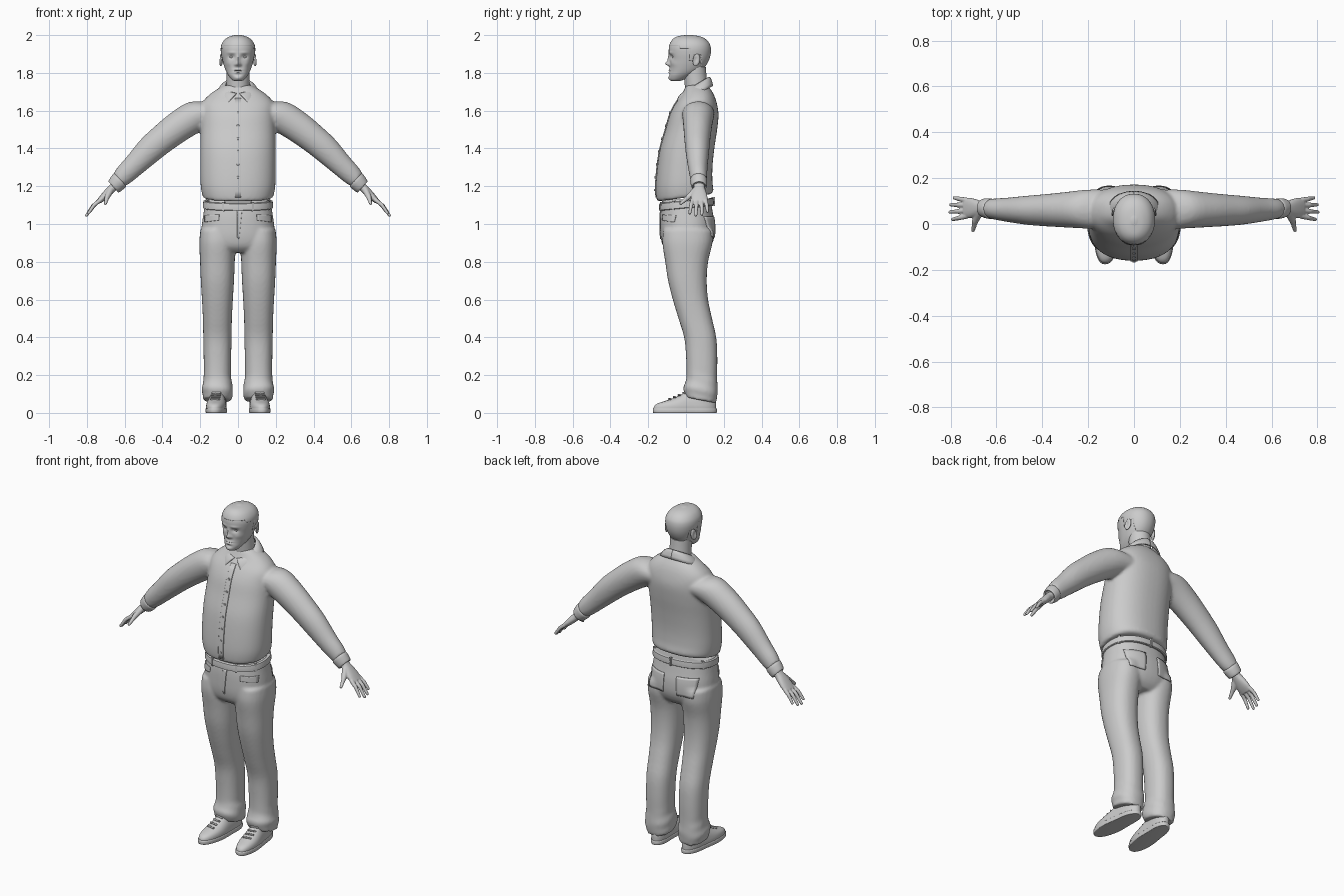
import bpy, bmesh, math
from mathutils import Vector, Matrix

cube = bpy.data.objects.get("Cube")
if cube:
    bpy.data.objects.remove(cube)

grey = bpy.data.materials.new("plain_grey")
grey.use_nodes = True
COLOR = (0.6, 0.6, 0.6, 1)
grey.diffuse_color = COLOR
grey.node_tree.nodes["Principled BSDF"].inputs["Base Color"].default_value = COLOR


def finish(name, bm, angle=50):
    bmesh.ops.recalc_face_normals(bm, faces=bm.faces)
    me = bpy.data.meshes.new(name)
    bm.to_mesh(me)
    bm.free()
    me.shade_smooth()
    me.set_sharp_from_angle(angle=math.radians(angle))
    me.materials.append(grey)
    ob = bpy.data.objects.new(name, me)
    bpy.context.collection.objects.link(ob)
    return ob


def spline(rows, i, t):
    a, b, c, d = [rows[min(max(i + k, 0), len(rows) - 1)] for k in (-1, 0, 1, 2)]
    return [q + 0.5 * t * (r - p + t * (2*p - 5*q + 4*r - s + t * (3*(q - r) + s - p)))
            for p, q, r, s in zip(a, b, c, d)]


def loft(bm, rings, axis=(0, 0, 1), n=32, steps=4, power=2.3):
    """Closed tube through rings of (x, y, z, radius across, radius along y)."""
    u = Vector((0, 1, 0)).cross(Vector(axis).normalized())
    rows = [spline(rings, i, k / steps) for i in range(len(rings) - 1) for k in range(steps)]
    loops = []
    for x, y, z, ru, rv in rows + [rings[-1]]:
        loop = []
        for k in range(n):
            c, s = math.cos(math.tau * k / n), math.sin(math.tau * k / n)
            c, s = [math.copysign(abs(w) ** (2 / power), w) for w in (c, s)]
            loop.append(bm.verts.new(Vector((x, y, z)) + u * ru * c + Vector((0, rv * s, 0))))
        loops.append(loop)
    for a, b in zip(loops, loops[1:]):
        for k in range(n):
            bm.faces.new((a[k], a[k - 1], b[k - 1], b[k]))
    bm.faces.new(loops[0])
    bm.faces.new(loops[-1])
    return [v for loop in loops for v in loop]


def upright(rows, cx=0):
    """Rows of (z, half width, front y, back y) become rings."""
    return [(cx, (f + b) / 2, z, w, (b - f) / 2) for z, w, f, b in rows]


def tube(bm, p, q, r1, r2, n=12):
    p, q = Vector(p), Vector(q)
    rot = (q - p).to_track_quat('Z', 'Y').to_matrix().to_4x4()
    bmesh.ops.create_cone(bm, cap_ends=True, segments=n, radius1=r1, radius2=r2,
                          depth=(q - p).length, matrix=Matrix.Translation((p + q) / 2) @ rot)
    for c, r in ((p, r1), (q, r2)):
        bmesh.ops.create_uvsphere(bm, u_segments=n, v_segments=8, radius=r, matrix=Matrix.Translation(c))


def mirror_in(bm):
    geo = bmesh.ops.duplicate(bm, geom=bm.verts[:] + bm.edges[:] + bm.faces[:])["geom"]
    new = [g for g in geo if isinstance(g, bmesh.types.BMVert)]
    for v in new:
        v.co.x *= -1


def pair(name, bm):
    """Makes the +x part as the left one and its mirror as the right one."""
    other = bm.copy()
    for v in other.verts:
        v.co.x *= -1
    return finish("left_" + name, bm), finish("right_" + name, other)


def fuse(ob, voxel, smooth=4):
    m = ob.modifiers.new("fuse", 'REMESH')
    m.mode, m.voxel_size, m.use_smooth_shade = 'VOXEL', voxel, True
    m = ob.modifiers.new("soften", 'SMOOTH')
    m.factor, m.iterations = 0.5, smooth


def solid(ob, thickness):
    m = ob.modifiers.new("thickness", 'SOLIDIFY')
    m.thickness, m.offset = thickness, 0


def surface(ob, x, z, face):
    dg = bpy.context.evaluated_depsgraph_get()
    ok, co, no, _ = ob.evaluated_get(dg).ray_cast(Vector((x, face, z)), Vector((0, -face, 0)))
    return co if ok else Vector((x, 0, z))


def patch(bm, target, corners, face=-1, lift=0.002, n=8):
    """Cloth panel laid on a surface; corners are (x, z), around the panel."""
    a, b, c, d = [Vector(p) for p in corners]
    grid = [[None] * (n + 1) for _ in range(n + 1)]
    for i in range(n + 1):
        for j in range(n + 1):
            p = a.lerp(b, i / n).lerp(d.lerp(c, i / n), j / n)
            grid[i][j] = bm.verts.new(surface(target, p.x, p.y, face) + Vector((0, face * lift, 0)))
    for i in range(n):
        for j in range(n):
            bm.faces.new((grid[i][j], grid[i+1][j], grid[i+1][j+1], grid[i][j+1]))


# Jacket: sleeves and body fused into one soft surface
ARM = (0.74, 0, -0.67)
bm = bmesh.new()
loft(bm, [(.1, .065, 1.585, .08, .085), (.2, .065, 1.58, .088, .085), (.3, .062, 1.525, .084, .077),
          (.4, .06, 1.45, .077, .069), (.47, .06, 1.39, .072, .063), (.55, .062, 1.31, .06, .053),
          (.6, .065, 1.262, .054, .047), (.63, .067, 1.232, .045, .042)], ARM, power=2)
mirror_in(bm)
body = loft(bm, upright([(1.12, .182, -.15, .13), (1.14, .19, -.157, .145), (1.2, .198, -.16, .14),
                         (1.3, .2, -.152, .14), (1.4, .2, -.137, .15), (1.5, .198, -.108, .165),
                         (1.58, .196, -.085, .172), (1.64, .19, -.055, .163), (1.69, .145, -.02, .145),
                         (1.735, .075, .0, .115)]), n=48)
for v in body:
    v.co.z += max(0, 1.3 - v.co.z) * (v.co.y + .15) * .75
jacket = finish("jacket", bm)
fuse(jacket, .009)

# Cuffs
bm = bmesh.new()
loft(bm, [(.622, .067, 1.235, .042, .04), (.628, .067, 1.23, .048, .045), (.65, .069, 1.206, .044, .042),
          (.66, .07, 1.196, .038, .037), (.655, .07, 1.201, .03, .03)], ARM, power=2, steps=3)
pair("cuff", bm)

# Trousers: hips and legs fused
bm = bmesh.new()
leg = loft(bm, upright([(.065, .075, .0, .16), (.12, .082, -.015, .168), (.16, .077, -.004, .166),
                        (.2, .072, .003, .165), (.3, .073, .0, .166), (.4, .075, -.01, .16),
                        (.5, .077, -.04, .138), (.6, .082, -.07, .117), (.7, .088, -.095, .11),
                        (.8, .092, -.11, .117), (.9, .096, -.125, .14), (.97, .09, -.12, .14)], .109))
for v in leg:
    v.co.z -= max(0, .16 - v.co.z) * (v.co.y - .09) * 2
    v.co.x += .004 * math.sin(v.co.z * 95 + v.co.y * 30) * max(0, 1 - v.co.z * 4)
mirror_in(bm)
loft(bm, upright([(.85, .12, -.09, .1), (.88, .185, -.12, .13), (.93, .195, -.134, .15),
                  (1.0, .191, -.137, .152), (1.06, .182, -.135, .142), (1.13, .172, -.125, .13)]), n=48)
trousers = finish("trousers", bm)
fuse(trousers, .009)

# Waistband and belt loops
bm = bmesh.new()
band = loft(bm, upright([(1.072, .176, -.13, .137), (1.074, .186, -.143, .147), (1.108, .183, -.141, .145),
                         (1.11, .17, -.125, .13)]), n=48, steps=2)
for a in (25, 62, 118, 180, 242, 298, 335):
    t = math.radians(a)
    spot = Vector((.181 * math.sin(t), .002 - .142 * math.cos(t), 1.092))
    size = Matrix.Rotation(t, 4, 'Z') @ Matrix.Diagonal((.012, .018, .048, 1))
    bmesh.ops.create_cube(bm, size=1, matrix=Matrix.Translation(spot) @ size)
for v in bm.verts:
    v.co.z += .1 * (v.co.y + .13)
finish("waistband", bm, 40)

# Button strip and buttons
bm = bmesh.new()
patch(bm, jacket, [(-.016, 1.14), (.016, 1.14), (.016, 1.665), (-.016, 1.665)], n=16)
solid(finish("button_strip", bm), .006)
bm = bmesh.new()
for k in range(7):
    spot = surface(jacket, 0, 1.18 + k * .068, -1) + Vector((0, -.006, 0))
    bmesh.ops.create_cone(bm, cap_ends=True, segments=16, radius1=.007, radius2=.006, depth=.006,
                          matrix=Matrix.Translation(spot) @ Matrix.Rotation(math.pi / 2, 4, 'X'))
finish("buttons", bm, 30)

# Pockets and fly
bm = bmesh.new()
patch(bm, trousers, [(.1, 1.02), (.175, 1.01), (.175, 1.045), (.1, 1.05)])
for o in pair("front_pocket", bm):
    solid(o, .007)
bm = bmesh.new()
patch(bm, trousers, [(.045, .93), (.145, .93), (.155, 1.04), (.04, 1.04)], 1)
for o in pair("back_pocket", bm):
    solid(o, .007)
bm = bmesh.new()
patch(bm, trousers, [(-.004, .93), (.006, .92), (.022, 1.075), (-.004, 1.075)])
solid(finish("fly", bm), .005)

# Folded collar with pointed front corners
bm = bmesh.new()
N, M = 28, 5
grid = []
for i in range(N + 1):
    s = i / N
    row = []
    for j in range(M + 1):
        f = j / M
        phi = math.radians((6 + 28 * f) * (1 - s) + 180 * s)
        back = (1 - math.cos(phi)) / 2
        z = 1.69 + .085 * back - f * (.045 + .03 * max(0, 1 - s * 3)) + .012 * math.sin(f * math.pi)
        row.append(bm.verts.new(((.064 + .05 * f) * math.sin(phi),
                                 .05 - (.07 + .05 * f * (1 - back * .6)) * math.cos(phi), z)))
    grid.append(row)
for a, b in zip(grid, grid[1:]):
    for j in range(M):
        bm.faces.new((a[j], b[j], b[j + 1], a[j + 1]))
for o in pair("collar", bm):
    solid(o, .009)

# Neck
bm = bmesh.new()
loft(bm, [(0, .065, 1.62, .07, .07), (0, .058, 1.7, .062, .062), (0, .05, 1.77, .06, .06),
          (0, .045, 1.83, .06, .06)], power=2)
finish("neck", bm)

# Head: egg form, then features pushed in or out
bm = bmesh.new()
loft(bm, upright([(1.757, .012, -.07, -.04), (1.762, .03, -.084, -.015), (1.785, .05, -.09, .035),
                  (1.81, .064, -.087, .08), (1.84, .075, -.086, .106), (1.87, .083, -.087, .122),
                  (1.9, .089, -.09, .13), (1.93, .091, -.091, .131), (1.955, .085, -.085, .124),
                  (1.978, .068, -.07, .104), (1.993, .042, -.045, .073), (2.0, .012, .0, .03)]),
     n=96, steps=7, power=2.15)
FEATURES = [(0, 1.848, .011, .011, -.02), (0, 1.87, .009, .024, -.01), (.013, 1.843, .007, .007, -.006),
            (.034, 1.885, .017, .012, .011), (.034, 1.907, .022, .007, -.004), (.05, 1.85, .015, .015, -.004),
            (.02, 1.83, .012, .018, .002), (0, 1.815, .02, .005, -.006), (0, 1.803, .017, .005, -.006),
            (0, 1.809, .022, .002, .005), (0, 1.79, .02, .006, .004), (0, 1.772, .018, .01, -.006)]
for v in bm.verts:
    if v.co.y < .01:
        v.co.y += sum(d * math.exp(-((abs(v.co.x) - x) / rx) ** 2 - ((v.co.z - z) / rz) ** 2)
                      for x, z, rx, rz, d in FEATURES)
hair = bm.copy()
head = finish("head", bm)

# Short hair: a thin shell above the hairline
hair.normal_update()


def hairline(y):
    return 1.945 if y < -.035 else 1.93 if y < .02 else 1.865 if y < .045 else 1.895 if y < .08 else 1.82


low = [f for f in hair.faces if f.calc_center_median().z < hairline(f.calc_center_median().y)]
bmesh.ops.delete(hair, geom=low, context='FACES')
for v in hair.verts:
    v.co += v.normal * .0015
solid(finish("hair", hair), .004)

# Eyes and ears
bm = bmesh.new()
spot = surface(head, .033, 1.884, -1) + Vector((0, .008, 0))
bmesh.ops.create_uvsphere(bm, u_segments=20, v_segments=12, radius=1,
                          matrix=Matrix.Translation(spot) @ Matrix.Diagonal((.013, .011, .007, 1)))
pair("eye", bm)
bm = bmesh.new()
tilt = Matrix.Rotation(.35, 4, 'Z') @ Matrix.Rotation(-.2, 4, 'X')
bmesh.ops.create_uvsphere(bm, u_segments=24, v_segments=16, radius=1,
                          matrix=Matrix.Translation((.09, .055, 1.868)) @ tilt @ Matrix.Diagonal((.009, .02, .033, 1)))
for v in bm.verts:
    d = ((v.co.y - .052) / .011) ** 2 + ((v.co.z - 1.87) / .018) ** 2
    if v.co.x > .088:
        v.co.x -= .009 * math.exp(-d)
pair("ear", bm)

# Hands: palm, four fingers and thumb fused
bm = bmesh.new()
loft(bm, [(.635, .07, 1.222, .022, .03), (.665, .07, 1.19, .022, .029), (.69, .07, 1.165, .021, .038),
          (.715, .07, 1.14, .018, .044), (.738, .07, 1.118, .013, .043)], ARM, n=24)
for y, tip, length in ((.034, .02, .085), (.058, .052, .1), (.082, .084, .095), (.104, .114, .075)):
    base = Vector((.73, y, 1.126))
    mid = base + Vector((.75 * length / 2, (tip - y) / 2, -.6 * length / 2))
    end = Vector((.73 + .72 * length, tip, 1.126 - .8 * length))
    tube(bm, base, mid, .0115, .0105)
    tube(bm, mid, end, .0105, .008)
tube(bm, (.675, .05, 1.178), (.693, .012, 1.142), .018, .014)
tube(bm, (.693, .012, 1.142), (.702, -.028, 1.108), .013, .008)
for o in pair("hand", bm):
    fuse(o, .004, 2)


# Shoes: sole, upper and laces
def shoe_part(name, rows):
    part = bmesh.new()
    loft(part, upright(rows, .112), n=40, steps=3)
    return part


def toe_out(part):
    for v in part.verts:
        v.co.x -= v.co.y * .08
        if v.co.y > -.1:
            v.co.x += (v.co.x - .112) * -.12 * math.exp(-((v.co.y - .04) / .06) ** 2)
    return part


pair("sole", toe_out(shoe_part("sole", [(0, .053, -.17, .158), (.003, .057, -.175, .163),
                                        (.022, .057, -.175, .163), (.025, .05, -.165, .155)])))
pair("shoe", toe_out(shoe_part("shoe", [(.018, .054, -.172, .16), (.035, .055, -.168, .16),
                                        (.05, .053, -.15, .16), (.065, .05, -.105, .158),
                                        (.085, .045, -.05, .155), (.11, .04, -.005, .15), (.125, .033, .02, .14)])))
bm = bmesh.new()
for k in range(4):
    y, z = -.09 + k * .025, .073 + k * .011
    tube(bm, (.092, y, z), (.136, y + .008, z), .005, .005, 8)
pair("laces", toe_out(bm))
